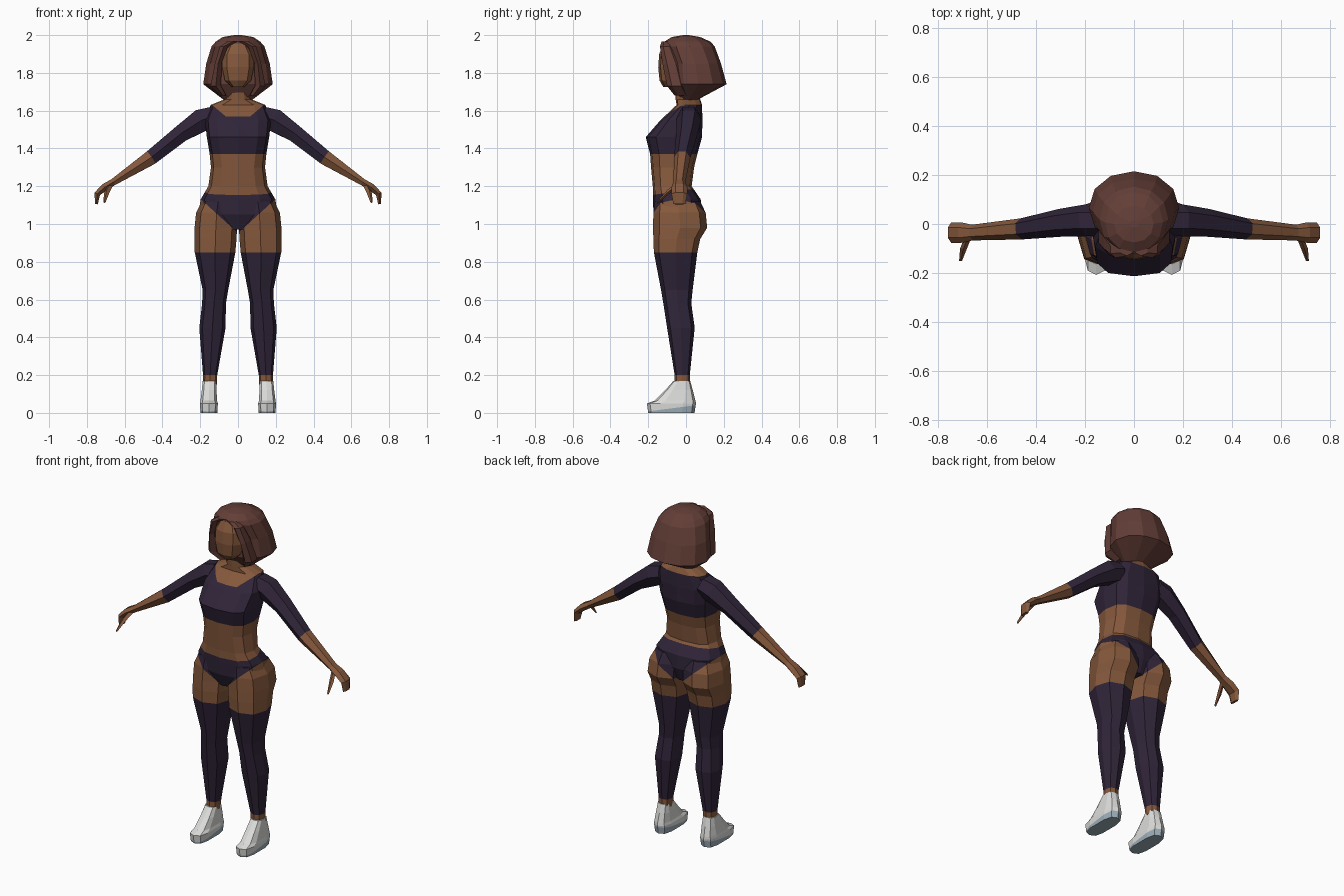
import bpy, bmesh, math
from mathutils import Vector

if "Cube" in bpy.data.objects:
    bpy.data.objects.remove(bpy.data.objects["Cube"])


def material(name, rgb):
    m = bpy.data.materials.new(name)
    m.diffuse_color = (*rgb, 1)
    m.use_nodes = True
    m.node_tree.nodes["Principled BSDF"].inputs["Base Color"].default_value = m.diffuse_color
    return m


SKIN = material("brown skin", (0.235, 0.098, 0.045))
CLOTH = material("dark purple cloth", (0.029, 0.018, 0.040))
HAIR = material("red brown hair", (0.125, 0.048, 0.038))
SHOE = material("white shoe", (0.72, 0.72, 0.71))
SOLE = material("blue grey sole", (0.33, 0.42, 0.48))


def ring(z, x0, x1, yf, yb, n=12, p=1.0):
    """Horizontal rounded-box ring with a vertex at the front centre."""
    pts = []
    for i in range(n):
        a = 2 * math.pi * i / n - math.pi / 2
        c, s = round(math.cos(a), 6), round(math.sin(a), 6)
        c = math.copysign(abs(c) ** p, c)
        s = math.copysign(abs(s) ** p, s)
        pts.append(Vector(((x0 + x1) / 2 + c * (x1 - x0) / 2,
                           (yf + yb) / 2 + s * (yb - yf) / 2, z)))
    return pts


def tube(path, n=6):
    """Rings along a limb path: (x, y, z, half thickness, half depth)."""
    rings = []
    for i, (x, y, z, t, w) in enumerate(path):
        a, b = path[max(i - 1, 0)], path[min(i + 1, len(path) - 1)]
        d = Vector((b[0] - a[0], b[1] - a[1], b[2] - a[2])).normalized()
        u = Vector((0, 1, 0))
        u = (u - d * u.dot(d)).normalized()
        v = d.cross(u)
        rings.append([Vector((x, y, z)) + u * w * math.cos(2 * math.pi * k / n)
                      + v * t * math.sin(2 * math.pi * k / n) for k in range(n)])
    return rings


def loft(name, rings, mats, rule=None, cuts=(), mirror=False):
    bm = bmesh.new()
    rows = [[bm.verts.new(p) for p in r] for r in rings]
    n = len(rows[0])
    for a, b in zip(rows, rows[1:]):
        for i in range(n):
            j = (i + 1) % n
            bm.faces.new((a[i], a[j], b[j], b[i]))
    bm.faces.new(rows[0])
    bm.faces.new(rows[-1])
    bmesh.ops.recalc_face_normals(bm, faces=bm.faces)
    for co, no in cuts:
        bmesh.ops.bisect_plane(bm, geom=bm.verts[:] + bm.edges[:] + bm.faces[:],
                               plane_co=co, plane_no=no, dist=1e-5)
    if rule:
        for f in bm.faces:
            f.material_index = rule(f.calc_center_median())
    me = bpy.data.meshes.new(name)
    bm.to_mesh(me)
    bm.free()
    for m in mats:
        me.materials.append(m)
    ob = bpy.data.objects.new(name, me)
    bpy.context.collection.objects.link(ob)
    if mirror:
        ob.modifiers.new("Mirror", "MIRROR").use_mirror_merge = False
    return ob


# Clothing boundaries shared by torso and legs
BRIEF_CUTS = [((0, 0, 1.18), (0, -0.15, 1))] + \
             [((s * 0.02, 0, 0.97), (s, 0, -1.1)) for s in (1, -1)]
NECK_CUTS = [((0, 0, 1.37), (0, 0, 1)), ((0, 0, 1.57), (0, 0, 1))] + \
            [((s * 0.065, 0, 1.57), (s, 0, -1.2)) for s in (1, -1)]


def clothed(c):
    if c.z > 1.37:
        scoop = c.y < 0.02 and c.z > 1.57 and abs(c.x) < 0.065 + 1.2 * (c.z - 1.57)
        return 0 if c.z > 1.63 or scoop else 1
    if c.z > 0.9:
        return int(c.z < 1.18 + 0.15 * c.y and abs(c.x) < 0.02 + 1.1 * (c.z - 0.97))
    return int(0.2 < c.z < 0.85)


# Torso and neck: z, half width, front y, back y, squareness
torso = [(0.97, .08, -.14, .05, .8), (1.05, .21, -.172, .08, .8), (1.13, .198, -.175, .078, .75),
         (1.2, .157, -.176, .03, .75), (1.3, .143, -.185, .043, .75), (1.37, .15, -.19, .06, .7),
         (1.46, .165, -.213, .085, .65), (1.55, .175, -.135, .087, .7), (1.63, .145, -.05, .085, .8),
         (1.66, .07, -.055, .075, 1), (1.76, .052, -.06, .05, 1)]
loft("torso", [ring(z, -w, w, f, b, 12, p) for z, w, f, b, p in torso],
     [SKIN, CLOTH], clothed, BRIEF_CUTS + NECK_CUTS)

# Legs with hips: z, inner x, outer x, front y, back y
leg = [(1.12, .02, .19, -.165, .075), (1.06, .003, .222, -.173, .104), (0.98, .005, .23, -.174, .112),
       (0.92, .008, .23, -.173, .075), (0.85, .014, .229, -.17, .06), (0.65, .052, .187, -.132, .035),
       (0.58, .064, .19, -.12, .028), (0.45, .066, .205, -.1, .046), (0.2, .11, .185, -.06, .02),
       (0.15, .112, .185, -.06, .02)]
loft("leg", [ring(*r, n=8, p=.8) for r in leg], [SKIN, CLOTH], clothed, BRIEF_CUTS, True)

# Shoes
shoe = [(0, .108, .2, -.2, .045), (.05, .105, .203, -.207, .053), (.065, .11, .2, -.165, .05),
        (.12, .112, .193, -.11, .036), (.17, .115, .188, -.066, .022)]
loft("shoe", [ring(*r, n=10, p=.65) for r in shoe], [SHOE, SOLE],
     lambda c: int(c.z < .034 + .13 * c.y or c.z < .001), [((0, 0, .034), (0, -.13, 1))], True)

# Arms with curled hands: sleeve reaches past the elbow
arm = [(.13, .015, 1.57, .06, .065), (.195, .015, 1.548, .07, .065), (.3, .005, 1.48, .052, .057),
       (.46, -.02, 1.352, .045, .043), (.66, -.035, 1.222, .021, .032), (.705, -.035, 1.195, .023, .042),
       (.745, -.035, 1.16, .018, .042), (.75, -.035, 1.105, .009, .032)]
loft("arm", tube(arm), [SKIN, CLOTH], lambda c: int(c.x < .46), (), True)
thumb = [(.675, -.05, 1.205, .014, .014), (.695, -.1, 1.165, .014, .013), (.707, -.15, 1.115, .006, .006)]
thumb_rings = [[Vector((x + t * dx, y, z + t * dz)) for dx, dz in ((1, 0), (0, 1), (-1, 0), (0, -1))]
               for x, y, z, t, w in thumb]
loft("thumb", thumb_rings, [SKIN], None, (), True)

# Face
face = [(1.725, .035, -.12), (1.76, .072, -.14), (1.83, .088, -.147), (1.9, .085, -.142), (1.955, .05, -.118)]
loft("face", [ring(z, -w, w, f, .02, 10, .75) for z, w, f in face], [SKIN])

# Bobbed hair, flaring to the hem and tucked under the nape
hair = [(1.657, .075, -.03, .06), (1.74, .184, -.085, .215), (1.85, .168, -.085, .185),
        (1.94, .14, -.117, .152), (1.965, .118, -.115, .13), (1.99, .08, -.075, .075), (2.0, .02, -.015, .015)]
loft("hair", [ring(z, -w, w, f, b, 12, .95) for z, w, f, b in hair], [HAIR])

# Locks framing the face
lock = [(1.965, .0, .06, -.13, -.08), (1.94, .05, .1, -.138, -.07), (1.85, .085, .125, -.125, -.03),
        (1.73, .085, .15, -.1, .0), (1.68, .06, .1, -.06, .02)]
loft("front_lock", [ring(*r, n=6) for r in lock], [HAIR], None, (), True)
